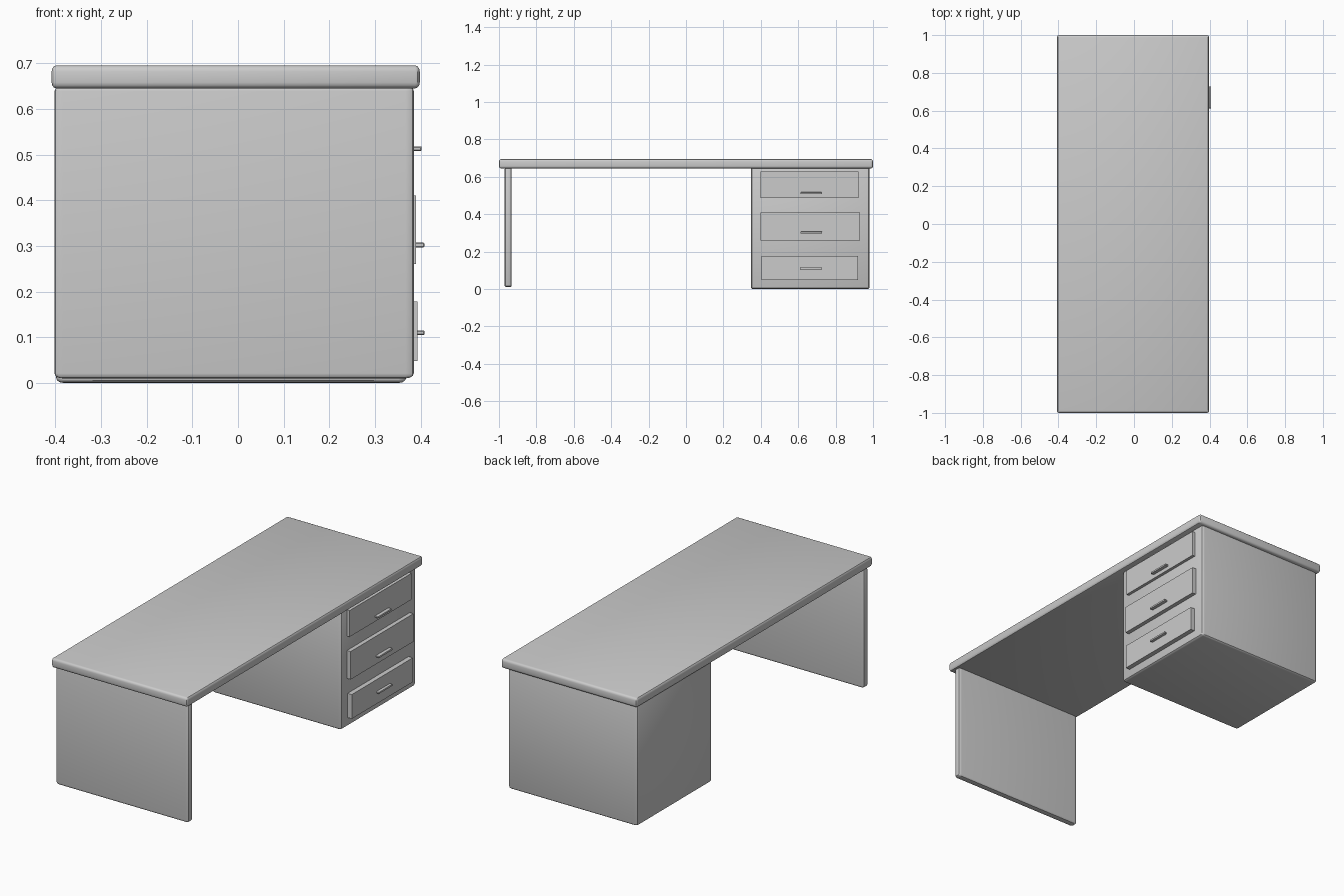
import bpy, bmesh
from mathutils import Vector

if "Cube" in bpy.data.objects:
    bpy.data.objects.remove(bpy.data.objects["Cube"])


def box(name, x, y, z, bevel=None, segments=3):
    """Box from (min, max) ranges; bevel holds the rounding width per axis."""
    lo, hi = Vector((x[0], y[0], z[0])), Vector((x[1], y[1], z[1]))
    size, mid = hi - lo, (hi + lo) / 2
    unit = Vector(bevel) if bevel else Vector((1, 1, 1))
    bm = bmesh.new()
    bmesh.ops.create_cube(bm, size=1)
    bmesh.ops.scale(bm, verts=bm.verts, vec=[s / u for s, u in zip(size, unit)])
    if bevel:
        bmesh.ops.bevel(bm, geom=bm.edges[:], offset=1, offset_type='OFFSET',
                        segments=segments, profile=0.5, affect='EDGES')
    bmesh.ops.scale(bm, verts=bm.verts, vec=unit)
    bmesh.ops.translate(bm, verts=bm.verts, vec=mid)
    bmesh.ops.recalc_face_normals(bm, faces=bm.faces[:])
    mesh = bpy.data.meshes.new(name)
    bm.to_mesh(mesh)
    bm.free()
    obj = bpy.data.objects.new(name, mesh)
    bpy.context.collection.objects.link(obj)
    if bevel:
        bpy.ops.object.select_all(action='DESELECT')
        obj.select_set(True)
        bpy.context.view_layer.objects.active = obj
        bpy.ops.object.shade_smooth_by_angle()
    return obj


# Rounded slab top
box("desk_top", (-0.408, 0.398), (-1, 1), (0.645, 0.695), (0.01, 0.012, 0.013))

# Panel leg at one end
box("panel_leg", (-0.402, 0.385), (-0.97, -0.932), (0.01, 0.65), (0.018, 0.009, 0.011))

# Drawer cabinet at the other end
box("drawer_cabinet", (-0.398, 0.368), (0.347, 0.982), (0, 0.65), (0.016, 0.013, 0.011))

# Drawer fronts with bar handles: y range, z range, front x, handle z, handle x
drawers = [
    ("top", (0.398, 0.923), (0.487, 0.628), 0.384, 0.513, 0.402),
    ("middle", (0.398, 0.93), (0.260, 0.410), 0.390, 0.302, 0.408),
    ("bottom", (0.403, 0.92), (0.048, 0.178), 0.393, 0.110, 0.408),
]
for label, y, z, front, hz, hx in drawers:
    box(label + "_drawer_front", (0.34, front), y, z)
    box(label + "_drawer_handle", (front - 0.01, hx), (0.612, 0.728),
        (hz - 0.005, hz + 0.005), (0.002, 0.004, 0.002), 2)
